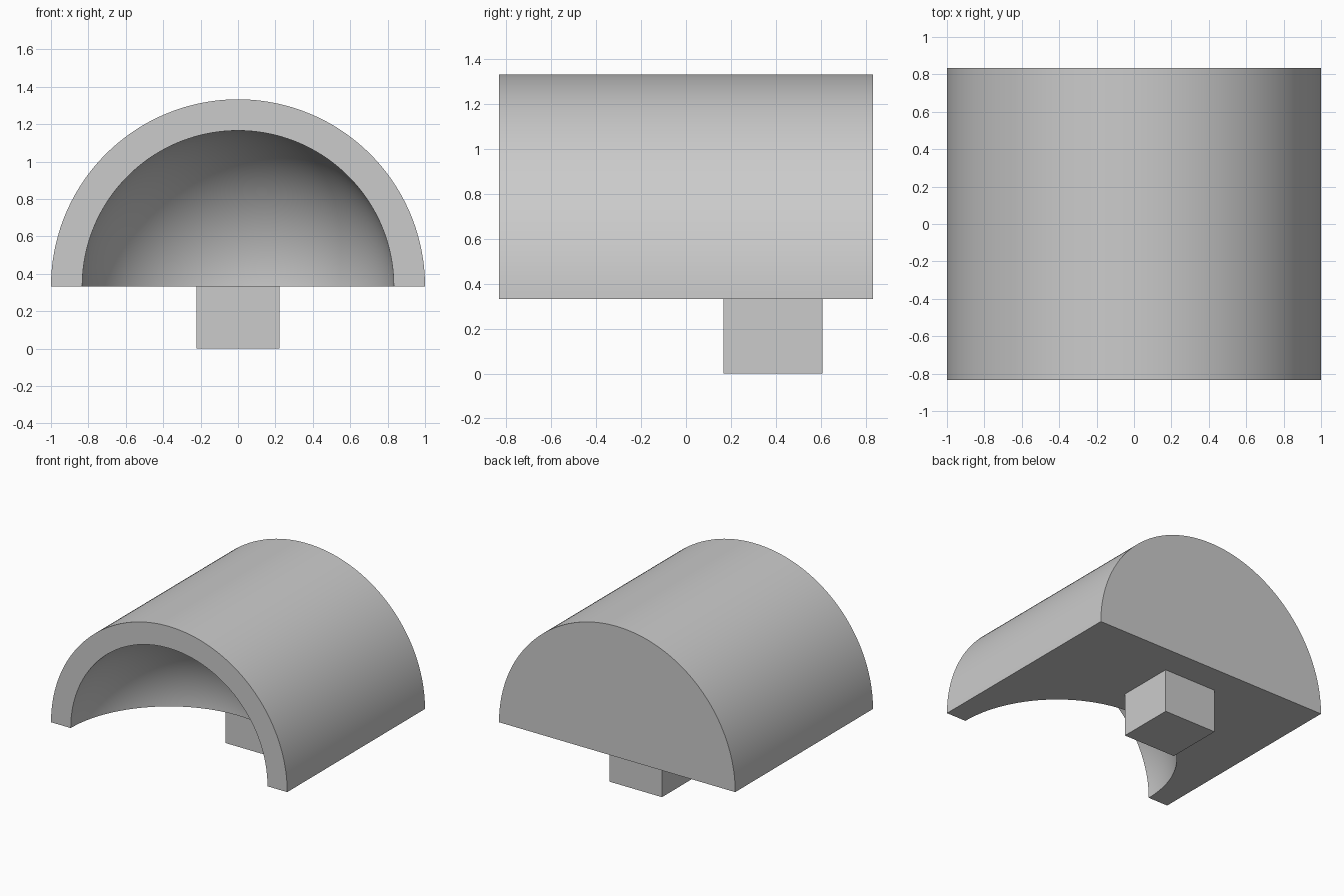
import bpy, bmesh
from math import pi, sin, cos

cube = bpy.data.objects.get("Cube")
if cube:
    bpy.data.objects.remove(cube, do_unlink=True)

BASE = 0.333       # height of the flat underside
OUTER = 1.0        # radius of the arch
HALF = 0.833       # half depth, also the radius of the hollow
SEGS, ROWS = 96, 40

grey = bpy.data.materials.new("plain grey")
grey.use_nodes = True
colour = (0.6, 0.6, 0.6, 1)
grey.diffuse_color = colour
grey.node_tree.nodes["Principled BSDF"].inputs["Base Color"].default_value = colour


def finish(bm, name):
    bmesh.ops.recalc_face_normals(bm, faces=bm.faces)
    mesh = bpy.data.meshes.new(name)
    bm.to_mesh(mesh)
    bm.free()
    mesh.materials.append(grey)
    obj = bpy.data.objects.new(name, mesh)
    bpy.context.collection.objects.link(obj)
    return obj


def arc(bm, radius, y):
    """Half circle of vertices standing on the underside, from +x to -x."""
    return [bm.verts.new((radius * cos(pi * i / SEGS), y,
                          BASE + radius * sin(pi * i / SEGS)))
            for i in range(SEGS + 1)]


def bridge(bm, a, b):
    for i in range(SEGS):
        bm.faces.new((a[i], a[i + 1], b[i + 1], b[i]))


# Half-cylinder body with a quarter-sphere hollow in its front
bm = bmesh.new()
front, back = arc(bm, OUTER, -HALF), arc(bm, OUTER, HALF)
rows = [arc(bm, HALF * cos(pi / 2 * j / ROWS), -HALF + HALF * sin(pi / 2 * j / ROWS))
        for j in range(ROWS)]
pole = bm.verts.new((0, 0, BASE))
bridge(bm, front, back)
bridge(bm, front, rows[0])
for a, b in zip(rows, rows[1:]):
    bridge(bm, a, b)
for i in range(SEGS):
    bm.faces.new((rows[-1][i], rows[-1][i + 1], pole))
bm.faces.new(back)
# Underside, following the rim of the hollow
rim = [r[-1] for r in rows] + [pole] + [r[0] for r in reversed(rows)]
bm.faces.new([front[0], back[0], back[-1], front[-1]] + rim)
body = finish(bm, "hollow_half_cylinder")

# Square peg under the rear
bm = bmesh.new()
bmesh.ops.create_cube(bm, size=1)
bmesh.ops.scale(bm, vec=(0.444, 0.441, BASE), verts=bm.verts)
bmesh.ops.translate(bm, vec=(0, 0.387, BASE / 2), verts=bm.verts)
finish(bm, "square_peg")

# Smooth curved surfaces, crisp edges
bpy.ops.object.select_all(action='DESELECT')
body.select_set(True)
bpy.context.view_layer.objects.active = body
bpy.ops.object.shade_smooth_by_angle(angle=pi / 6)
